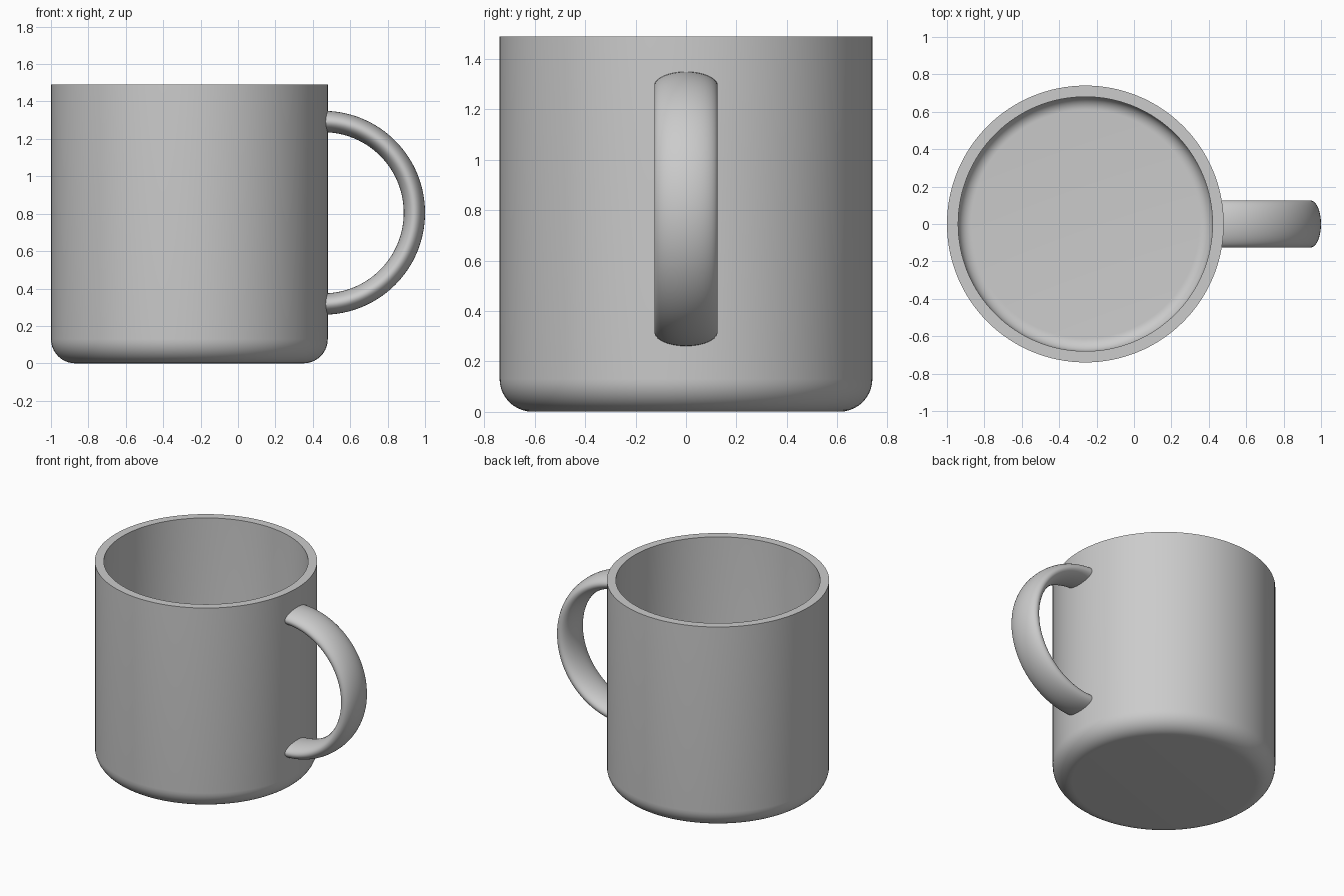
import bpy, bmesh
from math import sin, cos, pi, radians

if "Cube" in bpy.data.objects:
    bpy.data.objects.remove(bpy.data.objects["Cube"])


def sweep(name, rings, closed_loop, cap=False):
    """Skin a list of equal-length point rings into one smooth object."""
    bm = bmesh.new()
    rows = [[bm.verts.new(p) for p in ring] for ring in rings]
    n = len(rows[0])
    for a, b in zip(rows, rows[1:]):
        for i in range(n if closed_loop else n - 1):
            j = (i + 1) % n
            bm.faces.new((a[i], a[j], b[j], b[i]))
    if cap:
        bm.faces.new(rows[0])
        bm.faces.new(rows[-1])
    bmesh.ops.recalc_face_normals(bm, faces=bm.faces)
    mesh = bpy.data.meshes.new(name)
    bm.to_mesh(mesh)
    bm.free()
    obj = bpy.data.objects.new(name, mesh)
    bpy.context.collection.objects.link(obj)
    bpy.context.view_layer.objects.active = obj
    obj.select_set(True)
    bpy.ops.object.shade_smooth_by_angle(angle=radians(35))
    obj.select_set(False)
    return obj


def fillet(radius, z, r, steps=10):
    """Quarter-round profile from the floor up to the wall."""
    return [(radius - r + r * sin(t), z + r - r * cos(t))
            for t in (pi / 2 * k / steps for k in range(steps + 1))]


# Cup: rounded outer wall, flat rim, inner wall and floor, turned around its axis
CX, R, H, WALL, ROUND = -0.26, 0.74, 1.49, 0.06, 0.13
outer = fillet(R, 0, ROUND) + [(R, H)]
inner = fillet(R - WALL, WALL, ROUND - WALL) + [(R - WALL, H)]
SEG = 128
cup_rings = [[(CX + r * cos(2 * pi * i / SEG), r * sin(2 * pi * i / SEG), z)
              for i in range(SEG)] for r, z in outer + inner[::-1]]
sweep("cup", cup_rings, True, cap=True)

# Handle: flattened oval section swept round a half circle, ends inside the wall
HX, HZ, HR, THICK, WIDTH = 0.455, 0.805, 0.488, 0.057, 0.126
handle_rings = []
for k in range(65):
    a = -pi / 2 + pi * k / 64
    ring = []
    for i in range(40):
        t = 2 * pi * i / 40
        d = HR + THICK * cos(t)
        ring.append((HX + d * cos(a), WIDTH * sin(t), HZ + d * sin(a)))
    handle_rings.append(ring)
sweep("handle", handle_rings, True, cap=True)
